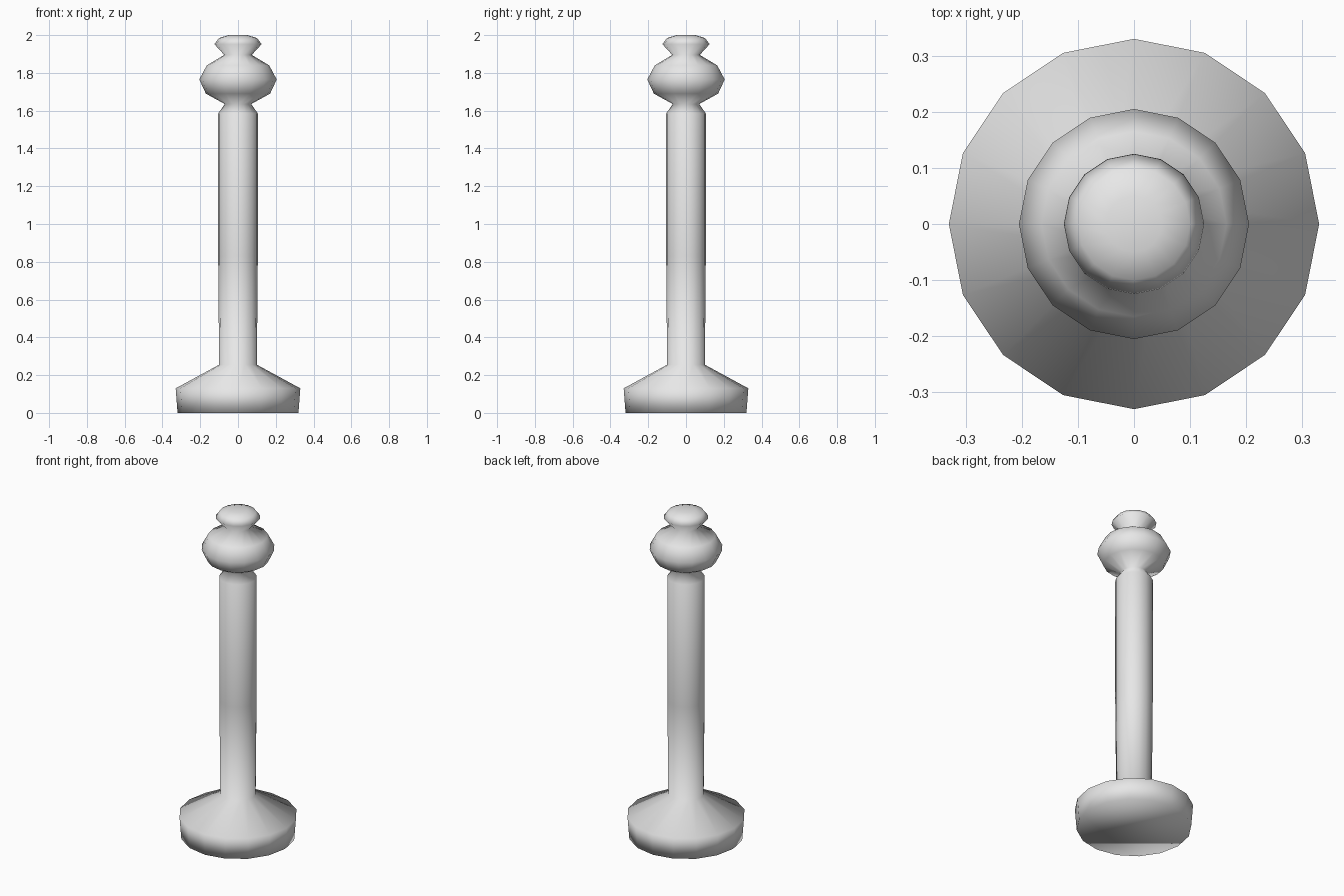
import bpy
import bmesh
from math import cos, sin, pi

if "Cube" in bpy.data.objects:
    bpy.data.objects.remove(bpy.data.objects["Cube"], do_unlink=True)

SIDES = 16

grey = bpy.data.materials.new("light grey")
grey.use_nodes = True
colour = (0.8, 0.8, 0.8, 1)
grey.diffuse_color = colour
grey.node_tree.nodes["Principled BSDF"].inputs["Base Color"].default_value = colour


def turned(name, profile):
    """Spin a (radius, height) profile around z and close both ends."""
    bm = bmesh.new()
    rings = [[bm.verts.new((r * cos(2 * pi * i / SIDES), r * sin(2 * pi * i / SIDES), z))
              for i in range(SIDES)] for r, z in profile]
    for low, high in zip(rings, rings[1:]):
        for i in range(SIDES):
            j = (i + 1) % SIDES
            bm.faces.new((low[i], low[j], high[j], high[i]))
    bm.faces.new(rings[0][::-1])
    bm.faces.new(rings[-1])
    for face in bm.faces:
        face.smooth = True
    mesh = bpy.data.meshes.new(name)
    bm.to_mesh(mesh)
    bm.free()
    mesh.materials.append(grey)
    obj = bpy.data.objects.new(name, mesh)
    bpy.context.collection.objects.link(obj)
    return obj


# Profile of each section, from the floor up
base = [(0.32, 0), (0.33, 0.13), (0.1, 0.255)]
shaft = [(0.105, 0.83), (0.105, 1.585), (0.07, 1.635)]
bulb = [(0.17, 1.69), (0.205, 1.765), (0.165, 1.84), (0.073, 1.895)]
cap = [(0.125, 1.952), (0.1, 1.985), (0.05, 2.0)]

# One continuous turned piece, so the shading flows between sections
turned("turned_post", base + shaft + bulb + cap)
